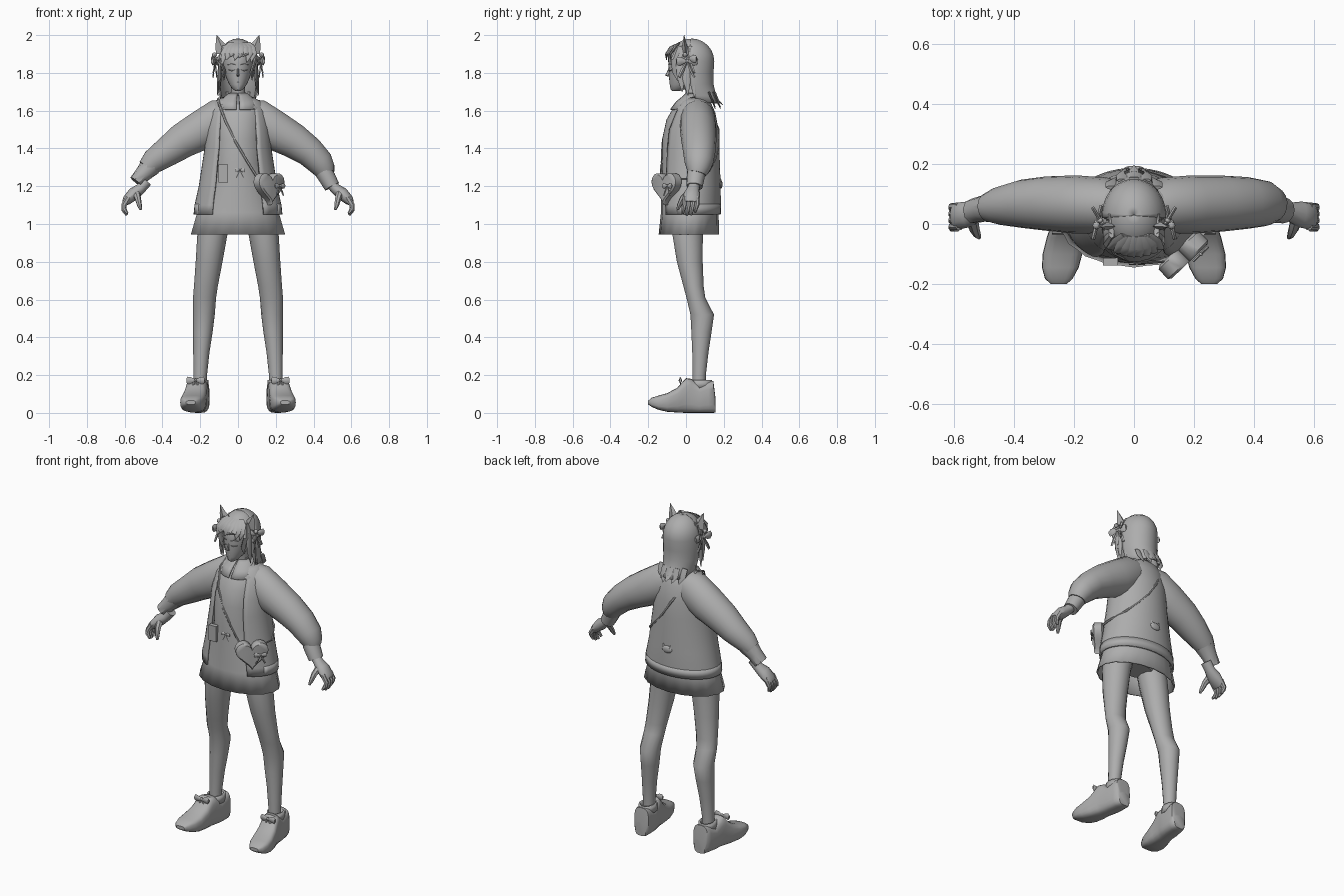
import bpy, bmesh, math
from mathutils import Vector as V

GREY = bpy.data.materials.new("plain_grey")
GREY.diffuse_color = (0.42, 0.42, 0.42, 1)


def finish(name, bm, thick=0):
    bmesh.ops.recalc_face_normals(bm, faces=bm.faces)
    me = bpy.data.meshes.new(name)
    bm.to_mesh(me)
    bm.free()
    me.materials.append(GREY)
    ob = bpy.data.objects.new(name, me)
    bpy.context.collection.objects.link(ob)
    if thick:
        mod = ob.modifiers.new("thickness", 'SOLIDIFY')
        mod.thickness, mod.offset = thick, 0
    return ob


def loft(name, stations, n=12, ref=None, arc=None, caps=True, thick=0, e=1, pleat=0, axis=None):
    """Skin elliptical rings (x, y, z, a, b); level rings unless ref gives the a-axis."""
    bm = bmesh.new()
    pts = [V(s[:3]) for s in stations]
    rings = []
    for i, (x, y, z, a, b) in enumerate(stations):
        side, other = V((1, 0, 0)), V((0, 1, 0))
        if ref is not None:
            t = V(axis) if axis else (pts[min(i + 1, len(pts) - 1)] - pts[max(i - 1, 0)]).normalized()
            side = V(ref)
            side = (side - t * side.dot(t)).normalized()
            other = t.cross(side)
        ring = []
        for k in range(n):
            u = 2 * math.pi * k / n if arc is None else math.radians(arc[0] + (arc[1] - arc[0]) * k / (n - 1))
            c, s = math.cos(u), math.sin(u)
            c, s = math.copysign(abs(c) ** e, c), math.copysign(abs(s) ** e, s)
            f = 1 + (pleat * (k % 2) if z < 1.1 else 0)
            ring.append(bm.verts.new(pts[i] + side * a * c * f + other * b * s * f))
        rings.append(ring)
    for r0, r1 in zip(rings, rings[1:]):
        for k in range(n if arc is None else n - 1):
            j = (k + 1) % n
            bm.faces.new((r0[k], r0[j], r1[j], r1[k]))
    if caps and arc is None:
        bm.faces.new(rings[0])
        bm.faces.new(rings[-1])
    return finish(name, bm, thick)


def ball(name, c, r, keep=None, seg=20, thick=0):
    bm = bmesh.new()
    bmesh.ops.create_uvsphere(bm, u_segments=seg, v_segments=seg // 2 + 2, radius=1)
    for v in bm.verts:
        v.co = V(c) + V((v.co.x * r[0], v.co.y * r[1], v.co.z * r[2]))
    if keep:
        bmesh.ops.delete(bm, geom=[f for f in bm.faces if not keep(f.calc_center_median())], context='FACES')
    return finish(name, bm, thick)


def bow(name, c, u, size):
    """Two flared loops, two tails and a knot, spread along u."""
    c, u, d = V(c), V(u).normalized(), V((0, 0, -1))
    for i, s in enumerate((-1, 1)):
        loop = [(0, .06), (.35, .25), (.6, .28), (.68, .15)]
        loft(f"{name}_loop_{i}", [(*(c + u * s * size * t), r * size, size * .09) for t, r in loop], 6, ref=(0, 0, 1))
        loft(f"{name}_tail_{i}", [(*(c + u * s * size * t * .5 + d * size * t), r * size, .04 * size)
                                  for t, r in ((0, .05), (.6, .12), (1, .09))], 4, ref=u)
    ball(name + "_knot", c, [size * .13] * 3, seg=8)


# dress with pleated skirt, hips, collar and choker
loft("dress", [(0, .015, .945, .243, .152), (0, .02, 1.06, .21, .145), (0, .02, 1.25, .15, .148),
               (0, .02, 1.32, .135, .143), (0, .02, 1.45, .135, .142), (0, .022, 1.55, .13, .122),
               (0, .03, 1.615, .125, .093), (0, .04, 1.655, .095, .07), (0, .045, 1.68, .05, .045)],
     36, caps=False, thick=.008, pleat=.025)
loft("hips", [(0, .02, 1.0, .1, .07), (0, .02, 1.04, .15, .09), (0, .02, 1.2, .13, .1)], 16)
loft("collar", [(0, .026, 1.605, .112, .107), (0, .034, 1.645, .1, .085), (0, .043, 1.675, .065, .057),
                (0, .045, 1.69, .046, .044)], 24, arc=(-86, 266), thick=.008)
loft("neck", [(0, .045, 1.58, .05, .045), (0, .04, 1.66, .036, .036), (0, .025, 1.76, .036, .04)], 14)
loft("choker", [(0, .04, 1.688, .041, .041), (0, .04, 1.698, .041, .041)], 16)

# open jacket with hem band
loft("jacket", [(0, .022, 1.05, .23, .156), (0, .022, 1.1, .225, .158), (0, .022, 1.2, .203, .157),
                (0, .024, 1.4, .172, .148), (0, .028, 1.5, .165, .14), (0, .04, 1.59, .15, .11),
                (0, .045, 1.645, .12, .08), (0, .05, 1.67, .07, .05)], 32, arc=(-54, 234), thick=.01)
loft("jacket_hem", [(0, .022, 1.052, .231, .159), (0, .022, 1.105, .226, .161)], 28, arc=(-25, 205), thick=.008)

# sleeves, cuffs: loose on one side, puffed on the other
Y = (0, 1, 0)
loft("puffed_sleeve", [(.03, .06, 1.59, .07, .08), (.09, .062, 1.56, .092, .108), (.195, .065, 1.495, .097, .106),
                       (.295, .068, 1.44, .093, .094), (.378, .07, 1.383, .086, .081), (.435, .068, 1.325, .076, .072),
                       (.456, .063, 1.288, .062, .06), (.463, .058, 1.265, .049, .049)], 18, ref=Y)
loft("puffed_sleeve_cuff", [(.455, .055, 1.275, .049, .047), (.475, .05, 1.24, .047, .045),
                            (.498, .045, 1.198, .043, .041)], 16, ref=Y)
loft("loose_sleeve", [(-.03, .06, 1.59, .07, .08), (-.09, .062, 1.56, .092, .108), (-.195, .065, 1.495, .097, .106),
                      (-.295, .068, 1.44, .09, .094), (-.375, .067, 1.382, .08, .08), (-.45, .06, 1.33, .063, .066),
                      (-.485, .055, 1.295, .048, .05)], 18, ref=Y)
loft("loose_sleeve_cuff", [(-.46, .058, 1.31, .056, .058), (-.505, .05, 1.262, .044, .044),
                           (-.538, .042, 1.222, .042, .04)], 9, ref=Y)

for s, lab in ((-1, "right"), (1, "left")):
    # hands
    loft(lab + "_palm", [(s * .485, .045, 1.225, .032, .03), (s * .515, .04, 1.188, .031, .028),
                         (s * .552, .032, 1.16, .043, .034), (s * .588, .026, 1.125, .045, .026),
                         (s * .597, .025, 1.112, .042, .018)], 12, ref=Y)
    for i in range(4):
        y = .058 - .022 * i
        dz = (.008, -.004, -.006, .002)[i]
        loft(f"{lab}_finger_{i}", [(s * .58, y, 1.14, .013, .016), (s * .604, y, 1.1, .0125, .015),
                                   (s * .604, y - .006, 1.078 + dz, .012, .013),
                                   (s * .594 - s * .003 * i, y - .01, 1.053 + dz, .007, .007)], 7, ref=Y)
    loft(lab + "_thumb", [(s * .54, .015, 1.165, .022, .02), (s * .53, -.018, 1.135, .017, .016),
                          (s * .522, -.035, 1.1, .013, .013), (s * .515, -.045, 1.076, .007, .007)], 7, ref=(1, 0, 0))
    # legs
    loft(lab + "_leg", [(s * .2, .07, .13, .036, .036), (s * .2, .07, .2, .036, .036), (s * .194, .076, .32, .043, .044),
                        (s * .186, .082, .43, .052, .055), (s * .181, .086, .52, .058, .064),
                        (s * .177, .052, .61, .061, .051), (s * .17, .04, .67, .063, .055),
                        (s * .153, .02, .8, .071, .07), (s * .135, .008, .95, .08, .083),
                        (s * .115, .01, 1.05, .085, .085)], 14)
    # shoes with tied laces
    loft(lab + "_shoe", [(s * .2, .155, .045, .036, .042), (s * .2, .145, .085, .048, .085), (s * .203, .12, .084, .053, .084),
                         (s * .208, .07, .072, .056, .072), (s * .213, .03, .09, .056, .09), (s * .22, -.0, .092, .056, .092),
                         (s * .228, -.045, .068, .062, .066), (s * .238, -.1, .055, .066, .049),
                         (s * .245, -.145, .054, .061, .038), (s * .25, -.182, .056, .046, .024),
                         (s * .25, -.2, .055, .026, .01)], 20, ref=(1, 0, 0), e=.6, axis=(0, 1, 0))
    loft(lab + "_shoe_rim", [(s * .203, .077, .13, .044, .058), (s * .203, .079, .175, .042, .056)],
         14, caps=False, thick=.01)
    bow(lab + "_lace", (s * .225, -.03, .172), (1, 0, 0), .07)
    # cat ears, hair bows, pins and side locks
    loft(lab + "_cat_ear", [(s * .072, -.004, 1.9, .045, .018), (s * .09, -.007, 1.945, .029, .013),
                            (s * .113, -.01, 2.0, .001, .001)], 4)
    bow(lab + "_hair_bow", (s * .122, .005, 1.862), (s * -.25, 1, 0), .085)
    bow(lab + "_hair_bow_back", (s * .112, .012, 1.875), (s * .6, 1, 0), .075)
    ball(lab + "_hair_pin", (s * .125, -.005, 1.895), (.013,) * 3, seg=8)
    for i, (x, y, z) in enumerate(((.075, -.055, 1.76), (.1, -.03, 1.7), (.108, .0, 1.68), (.1, .035, 1.67))):
        loft(f"{lab}_side_lock_{i}", [(s * .075, y * .6, 1.94, .015, .01), (s * .093, y, 1.87, .026, .011),
                                      (s * (x - .004), y + .004, (1.85 + z) / 2, .022, .009),
                                      (s * x, y + .01, z, .002, .002)], 6, ref=Y)
    # closed eyelids, brows, ears
    loft(lab + "_lashes", [(s * .016, -.0925, 1.815, .002, .003), (s * .032, -.088, 1.81, .003, .004),
                           (s * .05, -.075, 1.816, .003, .003)], 5, ref=(0, 0, 1))
    loft(lab + "_brow", [(s * .014, -.093, 1.842, .002, .003), (s * .034, -.087, 1.848, .002, .003),
                         (s * .054, -.072, 1.843, .001, .003)], 5, ref=(0, 0, 1))
    ball(lab + "_ear", (s * .077, .01, 1.805), (.01, .02, .03), seg=8)

# head and face
loft("head", [(0, -.054, 1.703, .012, .016), (0, -.044, 1.713, .027, .038), (0, -.024, 1.738, .046, .062),
              (0, -.005, 1.775, .063, .085), (0, .002, 1.81, .073, .093), (0, .006, 1.85, .079, .1),
              (0, .01, 1.89, .077, .1), (0, .015, 1.94, .055, .075)], 24)
loft("nose", [(0, -.089, 1.825, .004, .004), (0, -.095, 1.803, .005, .007), (0, -.1, 1.788, .007, .011),
              (0, -.09, 1.78, .004, .005)], 8)
ball("lips", (0, -.079, 1.752), (.014, .009, .006), seg=10)

# hair: crown flowing into the back sheet, front cap, fringe and loose tips
crown = [(0, .028, 1.862 + .116 * math.sin(t), .102 * math.cos(t), .118 * math.cos(t))
         for t in [math.radians(d) for d in (88, 75, 60, 45, 30, 15)]]
loft("back_hair", crown + [(0, .028, 1.862, .103, .118), (0, .028, 1.8, .103, .114), (0, .032, 1.74, .101, .11),
                           (0, .048, 1.68, .092, .108), (0, .07, 1.64, .08, .11)], 22, arc=(-4, 184), thick=.008)
ball("hair_cap", (0, .028, 1.862), (.1, .118, .116), lambda p: p.y < .04 and p.z > 1.91, 24, .006)
for i in range(8):
    x = -.077 + .022 * i
    y = -.104 + 4 * x * x
    loft(f"fringe_{i}", [(x * .5 + .008, -.04, 1.955, .02, .006), (x * .8 + .008, y + .022, 1.934, .023, .008),
                         (x + .004, y - .001, 1.9, .02, .007),
                         (x - .008, y, 1.868 + .012 * (i % 3) - 4 * x * x, .002, .002)], 6, ref=(1, 0, 0))
for i in range(5):
    x = -.07 + .035 * i
    y = .06 + .105 * math.sqrt(1 - (x / .1) ** 2)
    loft(f"hair_tip_{i}", [(x * 1.05, y - .014, 1.7, .022, .007), (x, y + .004, 1.655, .024, .006),
                           (x * .85, y + .03 - abs(x) * .15, 1.61 + .01 * (i % 3), .002, .002)], 6, ref=(1, 0, 0))

# heart bag turned to the hip
bm = bmesh.new()
u, nrm = V((.72, .69, 0)), V((.69, -.72, 0))
layers = []
for off, k in ((-.03, .0051), (-.022, .0058), (.022, .0058), (.03, .0051)):
    ring = []
    for i in range(32):
        t = 2 * math.pi * i / 32
        h = 13 * math.cos(t) - 5 * math.cos(2 * t) - 2 * math.cos(3 * t) - math.cos(4 * t)
        ring.append(bm.verts.new(V((.164, -.103, 1.2)) + u * 16 * math.sin(t) ** 3 * k + nrm * off + V((0, 0, h * k))))
    layers.append(ring)
for r0, r1 in zip(layers, layers[1:]):
    for k in range(32):
        bm.faces.new((r0[k], r0[(k + 1) % 32], r1[(k + 1) % 32], r1[k]))
bm.faces.new(layers[0])
bm.faces.new(layers[-1])
finish("heart_bag", bm)
bow("bag_bow", (.222, -.1, 1.202), u, .052)
loft("bag_strap", [(x, y, z, .007, .004) for x, y, z in (
    (.1, -.125, 1.25), (.05, -.13, 1.33), (-.01, -.126, 1.43), (-.065, -.1, 1.54), (-.1, -.03, 1.635),
    (-.105, .05, 1.665), (-.085, .13, 1.6), (-.02, .174, 1.5), (.04, .174, 1.41), (.1, .155, 1.34), (.16, .122, 1.28),
    (.21, .03, 1.24), (.2, -.05, 1.24))], 6, ref=(.8, .1, .6))

# pocket tag, waist bow, back charm
bm = bmesh.new()
bmesh.ops.create_cube(bm, size=1)
for v in bm.verts:
    v.co = V((-.078 + v.co.x * .05, -.125 + v.co.y * .025, 1.268 + v.co.z * .095))
finish("pocket_tag", bm)
bow("waist_bow", (.01, -.133, 1.285), (1, 0, 0), .04)
ball("back_charm", (0, .184, 1.21), (.034, .01, .022), seg=12)
for s in (-1, 1):
    loft("charm_ear", [(s * .02, .184, 1.22, .012, .007), (s * .026, .184, 1.242, .001, .001)], 4)

bpy.ops.object.select_all(action='SELECT')
bpy.context.view_layer.objects.active = bpy.data.objects["dress"]
bpy.ops.object.shade_smooth_by_angle(angle=math.radians(40))
